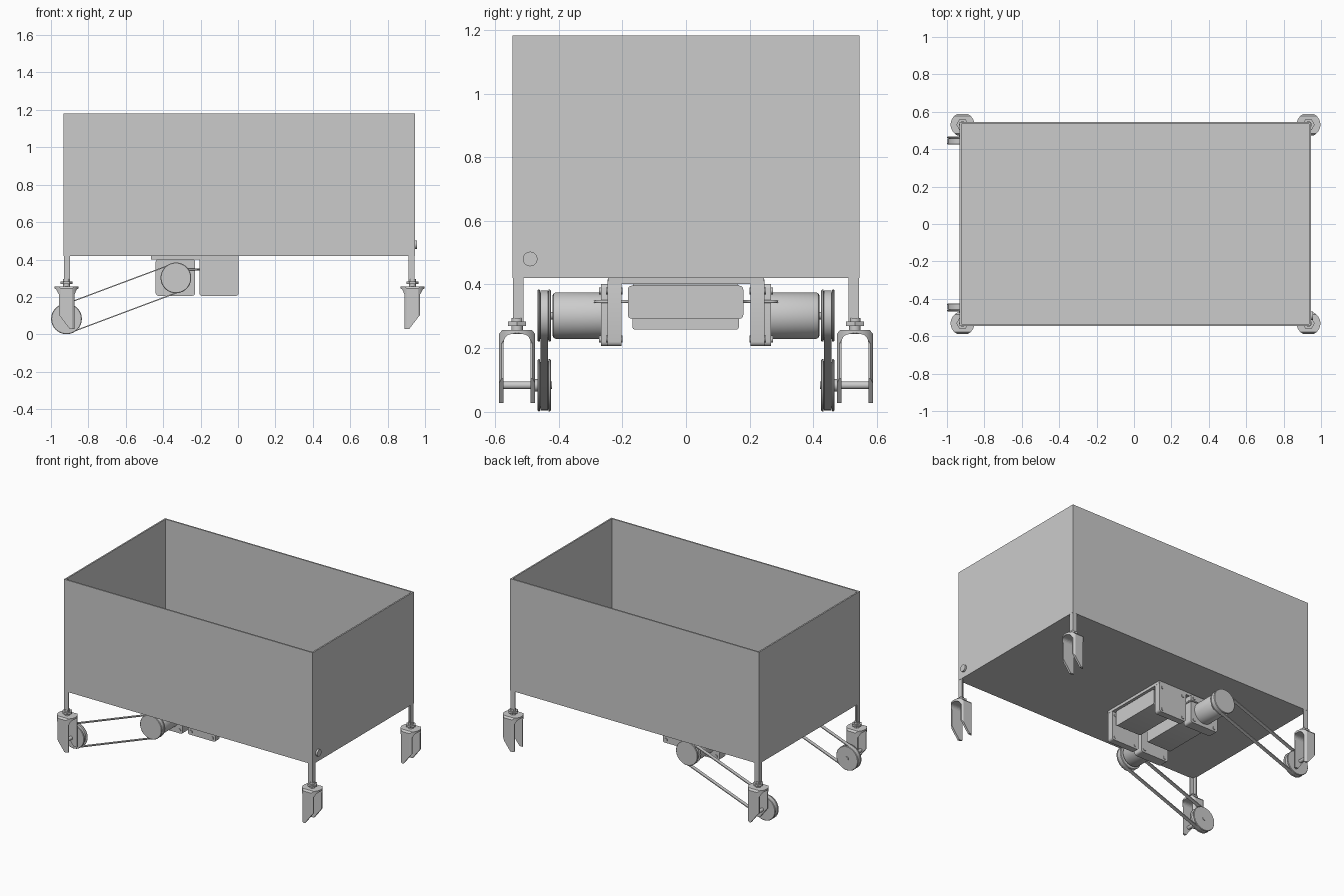
import bpy, bmesh, math
from mathutils import Vector

if "Cube" in bpy.data.objects:
    bpy.data.objects.remove(bpy.data.objects["Cube"])

X0, X1, Y = -0.932, 0.945, 0.545
WX, WZ = -0.917, 0.083          # driven axle
MX, MZ = -0.332, 0.302          # motor axis


def finish(name, bm, smooth=False):
    bmesh.ops.recalc_face_normals(bm, faces=bm.faces)
    me = bpy.data.meshes.new(name)
    bm.to_mesh(me)
    bm.free()
    ob = bpy.data.objects.new(name, me)
    bpy.context.collection.objects.link(ob)
    if smooth:
        bpy.ops.object.select_all(action='DESELECT')
        bpy.context.view_layer.objects.active = ob
        ob.select_set(True)
        bpy.ops.object.shade_smooth_by_angle(angle=math.radians(35))
    return ob


def place(axis, u, v, t):
    return {'x': (t, u, v), 'y': (u, t, v), 'z': (u, v, t)}[axis]


def prism(name, pts, axis, lo, hi, smooth=False):
    bm = bmesh.new()
    a = [bm.verts.new(place(axis, u, v, lo)) for u, v in pts]
    b = [bm.verts.new(place(axis, u, v, hi)) for u, v in pts]
    bm.faces.new(a)
    bm.faces.new(b)
    n = len(pts)
    for i in range(n):
        j = (i + 1) % n
        bm.faces.new((a[i], a[j], b[j], b[i]))
    return finish(name, bm, smooth)


def box(name, x, y, z):
    return prism(name, [(x[0], y[0]), (x[1], y[0]), (x[1], y[1]), (x[0], y[1])], 'z', *z)


def arc(cx, cy, r, a0, a1, n):
    return [(cx + r * math.cos(math.radians(a0 + (a1 - a0) * i / n)),
             cy + r * math.sin(math.radians(a0 + (a1 - a0) * i / n))) for i in range(n + 1)]


def cyl(name, axis, c, r, lo, hi, n=32):
    return prism(name, arc(c[0], c[1], r, 0, 360, n)[:-1], axis, lo, hi, n > 8)


def round_rect(x0, x1, z0, z1, r):
    return (arc(x1 - r, z1 - r, r, 0, 90, 4) + arc(x0 + r, z1 - r, r, 90, 180, 4)
            + arc(x0 + r, z0 + r, r, 180, 270, 4) + arc(x1 - r, z0 + r, r, 270, 360, 4))


def lathe_y(name, cx, cz, prof, n=48):
    # prof is a list of (radius, y) swept around an axis parallel to y
    bm = bmesh.new()
    vs = [bm.verts.new((cx + r, y, cz)) for r, y in prof]
    es = [bm.edges.new((vs[i], vs[i + 1])) for i in range(len(vs) - 1)]
    bmesh.ops.spin(bm, geom=vs + es, cent=(cx, 0, cz), axis=(0, 1, 0),
                   angle=2 * math.pi, steps=n, use_duplicate=False)
    bmesh.ops.remove_doubles(bm, verts=bm.verts, dist=1e-5)
    return finish(name, bm, True)


def intersect(ob, cutters):
    for c in cutters:
        c.hide_render = True
        m = ob.modifiers.new('trim', 'BOOLEAN')
        m.operation, m.object, m.solver = 'INTERSECT', c, 'EXACT'
    dg = bpy.context.evaluated_depsgraph_get()
    me = bpy.data.meshes.new_from_object(ob.evaluated_get(dg))
    ob.modifiers.clear()
    ob.data = me
    for c in cutters:
        bpy.data.objects.remove(c)


# open bin: floor and four thin walls
T = 0.01
box('bin_floor', (X0, X1), (-Y, Y), (0.42, 0.43))
for s, nm in ((-1, 'front'), (1, 'back')):
    box('bin_wall_' + nm, (X0, X1), sorted((s * Y, s * (Y - T))), (0.42, 1.182))
box('bin_wall_left', (X0, X0 + T), (-Y + T, Y - T), (0.42, 1.182))
box('bin_wall_right', (X1 - T, X1), (-Y + T, Y - T), (0.42, 1.182))

# round button on the right wall
cyl('button', 'x', (-0.49, 0.48), 0.023, X1, X1 + 0.012)

# corner posts with a caster fork below each
for sx, px, cx, side in ((-1, X0, WX, 'left'), (1, X1, 0.933, 'right')):
    for sy, end in ((-1, 'front'), (1, 'back')):
        tag = '_%s_%s' % (end, side)
        cy = sy * 0.531
        L, w, i = 0.034, 0.008, 0.001
        ell = [(i, i), (L, i), (L, w), (w, w), (w, L), (i, L)]
        prism('corner_post' + tag, [(px - sx * a, sy * (Y - b)) for a, b in ell], 'z', 0.283, 1.181)
        cyl('caster_nut' + tag, 'z', (cx, cy), 0.033, 0.27, 0.283, 6)
        cyl('caster_stem' + tag, 'z', (cx, cy), 0.018, 0.25, 0.295, 24)
        u = [(-0.0565, 0.0), (-0.0565, 0.245), (-0.0465, 0.257), (0.0465, 0.257), (0.0565, 0.245), (0.0565, 0.0)]
        u += [(0.042, 0.0)] + arc(0.017, 0.219, 0.025, 0, 90, 5) + arc(-0.017, 0.219, 0.025, 90, 180, 5) + [(-0.042, 0.0)]
        fork = prism('caster_fork' + tag, [(cy + a, b) for a, b in u], 'x', cx - 0.08, cx + 0.08)
        side_pts = [(0.064, 0.27), (0.064, 0.248), (0.043, 0.215), (0.043, 0.028), (0.018, 0.028),
                    (-0.041, 0.105), (-0.041, 0.215), (-0.064, 0.248), (-0.064, 0.27)]
        intersect(fork, [prism('trim_side', [(cx - sx * a, b) for a, b in side_pts], 'y', cy - 0.1, cy + 0.1),
                         cyl('trim_round', 'z', (cx, cy), 0.0635, -0.1, 0.4, 48)])

# drive train, one per side
for s, end in ((-1, 'front'), (1, 'back')):
    def ys(a, b):
        return sorted((s * a, s * b))

    # grooved pulleys
    R = 0.082
    for nm, x, z in (('wheel_pulley_', WX, WZ), ('motor_pulley_', MX, MZ)):
        prof = [(0, 0.425), (R - 0.003, 0.425), (R, 0.428), (R, 0.432), (0.072, 0.434), (0.072, 0.458),
                (R, 0.460), (R, 0.464), (R - 0.003, 0.467), (0, 0.467)]
        lathe_y(nm + end, x, z, [(r, s * y) for r, y in prof])
    # axle and hub
    cyl('axle_' + end, 'y', (WX, WZ), 0.012, *ys(0.422, 0.582), 24)
    cyl('axle_collar_' + end, 'y', (WX, WZ), 0.019, *ys(0.465, 0.478), 24)
    # belt loop around both pulleys
    ang = math.degrees(math.atan2(MZ - WZ, MX - WX))
    bm = bmesh.new()
    rings = []
    loops = [arc(MX, MZ, r, ang - 90, ang + 90, 20) + arc(WX, WZ, r, ang + 90, ang + 270, 20)
             for r in (0.073, 0.079)]
    for p, q in zip(*loops):
        rings.append([bm.verts.new((a[0], s * y, a[1]))
                      for a, y in ((p, 0.434), (q, 0.434), (q, 0.458), (p, 0.458))])
    for i in range(len(rings)):
        a, b = rings[i - 1], rings[i]
        for k in range(4):
            bm.faces.new((a[k], a[k - 3], b[k - 3], b[k]))
    finish('belt_' + end, bm, True)

    # motor with rounded ends
    prof = [(0, 0.26), (0.073, 0.26), (0.073, 0.41), (0.070, 0.416), (0.064, 0.419), (0, 0.419)]
    lathe_y('motor_' + end, MX, MZ, [(r, s * y) for r, y in prof])
    cyl('motor_shaft_' + end, 'y', (MX, MZ), 0.012, *ys(0.41, 0.43), 24)

    # hanging mount plates with screws
    prism('motor_mount_' + end, round_rect(-0.44, -0.23, 0.206, 0.402, 0.014), 'y', *ys(0.203, 0.268), True)
    prism('box_mount_' + end, round_rect(-0.207, 0.003, 0.206, 0.415, 0.014), 'y', *ys(0.203, 0.246), True)
    for nm, x0, x1, z1, y in (('motor_screw_', -0.415, -0.255, 0.38, 0.268), ('box_screw_', -0.182, -0.022, 0.38, 0.246)):
        for x in (x0, x1):
            for z in (0.228, z1):
                cyl(nm + end, 'y', (x, z), 0.011, *ys(y - 0.004, y + 0.005), 16)
                cyl(nm + 'inner_' + end, 'y', (x, z), 0.011, *ys(0.199, 0.207), 16)

    # cable from the power box to the motor
    cu = bpy.data.curves.new('cable_' + end, 'CURVE')
    cu.dimensions, cu.bevel_depth, cu.bevel_resolution = '3D', 0.005, 2
    sp = cu.splines.new('POLY')
    path = [(-0.18, 0.17), (-0.21, 0.185), (-0.218, 0.2), (-0.218, 0.27), (-0.225, 0.283), (-0.27, 0.285)]
    sp.points.add(len(path) - 1)
    for p, (x, y) in zip(sp.points, path):
        p.co = (x, s * y, 0.346, 1)
    bpy.context.collection.objects.link(bpy.data.objects.new('cable_' + end, cu))

# plate under the floor carrying the drive
box('drive_plate', (-0.465, 0.004), (-0.245, 0.245), (0.401, 0.42))

# power box and controller between the mounts
prism('power_box', round_rect(-0.183, 0.18, 0.292, 0.396, 0.012), 'x', -0.195, -0.01, True)
prism('controller_box', round_rect(-0.168, 0.166, 0.258, 0.402, 0.008), 'x', -0.425, -0.245, True)
